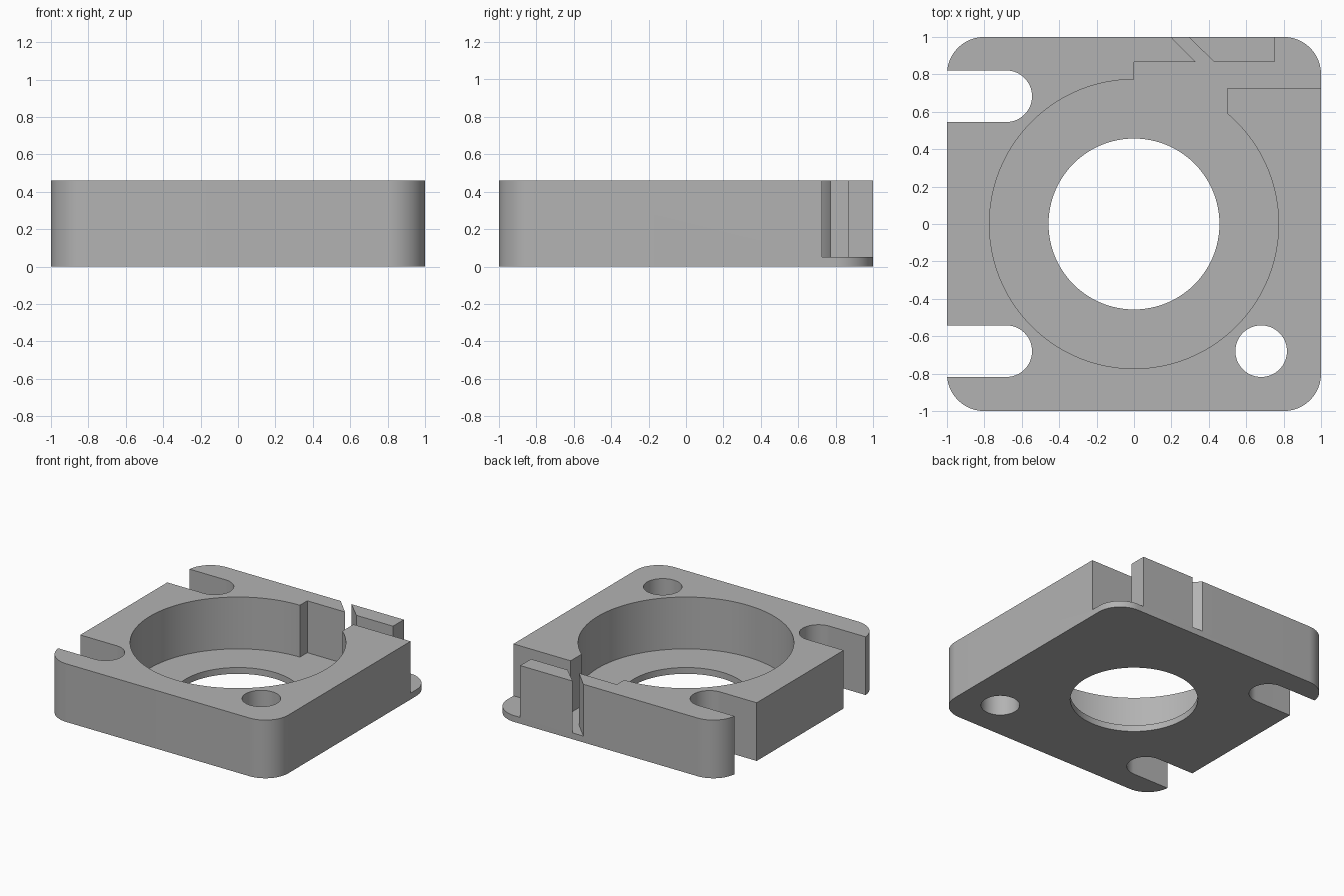
import bpy, bmesh, math

if "Cube" in bpy.data.objects:
    bpy.data.objects.remove(bpy.data.objects["Cube"], do_unlink=True)

HEIGHT, FLOOR = 0.46, 0.05

grey = bpy.data.materials.new("plain grey")
grey.use_nodes = True
colour = (0.45, 0.45, 0.45, 1)
grey.diffuse_color = colour
grey.node_tree.nodes["Principled BSDF"].inputs["Base Color"].default_value = colour


def arc(cx, cy, r, start, end, steps):
    angles = [math.radians(start + (end - start) * i / steps) for i in range(steps + 1)]
    return [(cx + r * math.cos(a), cy + r * math.sin(a)) for a in angles]


def circle(cx, cy, r, steps=96):
    return arc(cx, cy, r, 0, 360, steps)[:-1]


def extrude(name, outline, z0, z1):
    """Solid prism from a counter-clockwise outline."""
    bm = bmesh.new()
    face = bm.faces.new([bm.verts.new((x, y, z0)) for x, y in outline])
    top = bmesh.ops.extrude_face_region(bm, geom=[face])["geom"]
    bmesh.ops.translate(bm, vec=(0, 0, z1 - z0),
                        verts=[v for v in top if isinstance(v, bmesh.types.BMVert)])
    bmesh.ops.recalc_face_normals(bm, faces=bm.faces)
    mesh = bpy.data.meshes.new(name)
    bm.to_mesh(mesh)
    bm.free()
    mesh.materials.append(grey)
    obj = bpy.data.objects.new(name, mesh)
    bpy.context.collection.objects.link(obj)
    return obj


# Square block with rounded corners
corners = [(0.8, 0.8, 0), (-0.8, 0.8, 90), (-0.8, -0.8, 180), (0.8, -0.8, 270)]
outline = [p for x, y, a in corners for p in arc(x, y, 0.2, a, a + 90, 24)]
body = extrude("mounting_block", outline, 0, HEIGHT)

# Round cavity, bore and bolt hole
cutters = [
    extrude("cavity_cutter", circle(0, 0, 0.773, 128), FLOOR, 1),
    extrude("bore_cutter", circle(0, 0, 0.457), -1, 1),
    extrude("bolt_hole_cutter", circle(0.68, -0.68, 0.138, 64), -1, 1),
]

# Open bolt slots on the right side
for name, y in (("front", -0.68), ("back", 0.683)):
    slot = arc(-0.683, y, 0.138, -90, 90, 32) + [(-1.2, y + 0.138), (-1.2, y - 0.138)]
    cutters.append(extrude(name + "_slot_cutter", slot, -1, 1))

# Side channel with a slanted gap, leaving a free-standing tab at the back
channel = [(0, 0.5), (0.5, 0.5), (0.5, 0.727), (1.1, 0.727), (1.1, 1.1), (0.75, 1.1),
           (0.75, 0.865), (0.43, 0.865), (0.19, 1.1), (0.1, 1.1), (0.33, 0.865), (0, 0.865)]
cutters.append(extrude("channel_cutter", channel, FLOOR, 1))

# Cut the block
for cutter in cutters:
    cutter.hide_render = True
    mod = body.modifiers.new(cutter.name, "BOOLEAN")
    mod.operation, mod.solver, mod.object = "DIFFERENCE", "EXACT", cutter

bpy.context.view_layer.objects.active = body
body.select_set(True)
for mod in list(body.modifiers):
    bpy.ops.object.modifier_apply(modifier=mod.name)
for cutter in cutters:
    bpy.data.objects.remove(cutter, do_unlink=True)
bpy.ops.object.shade_smooth_by_angle(angle=math.radians(30))
